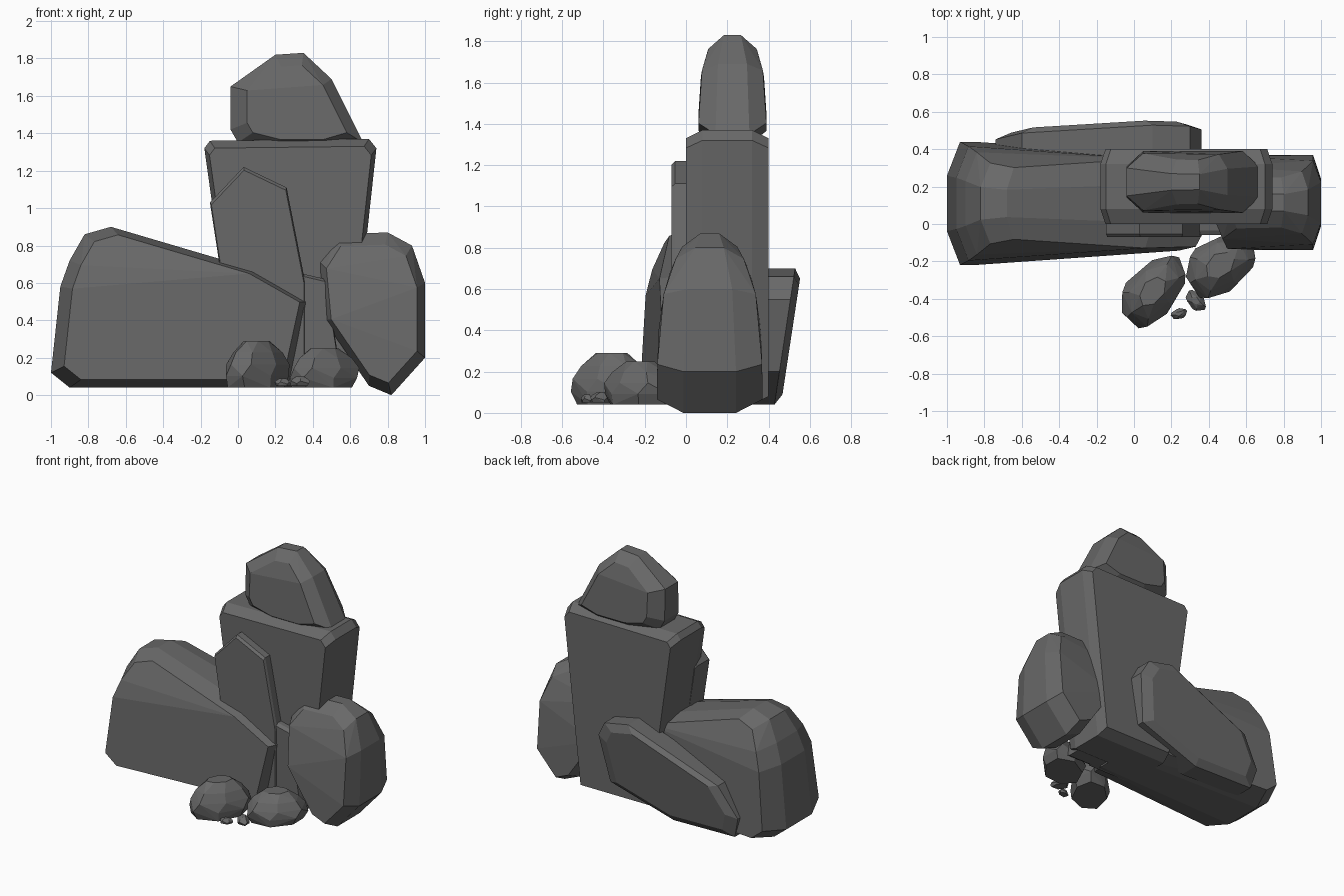
import bpy
import bmesh
import math
from mathutils import Vector, Matrix

if "Cube" in bpy.data.objects:
    bpy.data.objects.remove(bpy.data.objects["Cube"], do_unlink=True)

# One plain grey stone colour
grey = .14
stone_colour = (grey, grey, grey, 1)
stone_grey = bpy.data.materials.new("stone_grey")
stone_grey.use_nodes = True
stone_grey.diffuse_color = stone_colour
shader = stone_grey.node_tree.nodes["Principled BSDF"]
shader.inputs["Base Color"].default_value = stone_colour
shader.inputs["Roughness"].default_value = .9


# Wrap a convex, flat-faced rock around a cloud of points
def chiselled_rock(name, points):
    bm = bmesh.new()
    for point in points:
        bm.verts.new(point)
    bmesh.ops.convex_hull(bm, input=bm.verts)
    buried = [vert for vert in bm.verts if not vert.link_faces]
    bmesh.ops.delete(bm, geom=buried, context="VERTS")
    bmesh.ops.dissolve_limit(bm, angle_limit=math.radians(4),
                             verts=bm.verts, edges=bm.edges)
    bmesh.ops.recalc_face_normals(bm, faces=bm.faces)
    mesh = bpy.data.meshes.new(name)
    bm.to_mesh(mesh)
    bm.free()
    mesh.materials.append(stone_grey)
    rock = bpy.data.objects.new(name, mesh)
    bpy.context.collection.objects.link(rock)


# Give a front outline depth: inset sizes the flat faces, rim is the share
# of depth at the outline, thin_top and thin_side taper it, lean tilts it
def rock_from_outline(name, outline, front, back, inset, rim,
                      thin_top=0, thin_side=0, lean=0):
    xs = [x for x, z in outline]
    zs = [z for x, z in outline]
    left, right, low, high = min(xs), max(xs), min(zs), max(zs)
    centre = Vector((left + right, low + high)) / 2
    points = []
    for corner in outline:
        for size, share in ((1, rim), (inset, 1)):
            x, z = centre.lerp(Vector(corner), size)
            rise = (z - low) / (high - low)
            along = (x - left) / (right - left)
            half = share * (back - front) / 2
            half *= (1 - thin_top * rise ** 4) * (1 - thin_side * along ** 2)
            middle = (front + back) / 2 + lean * rise
            points.append(Vector((x, middle - half, z)))
            points.append(Vector((x, middle + half, z)))
    chiselled_rock(name, points)


# A rounded stone lying on the ground, made of stacked uneven rings
def loose_stone(name, centre, length, width, height, heading, sides):
    turn = Matrix.Rotation(math.radians(heading), 3, "Z")
    levels = 4
    points = []
    for level in range(levels + 1):
        rise = level / levels
        spread = 1 - 1.2 * (rise - .3) ** 2
        for side in range(sides):
            angle = math.tau * (side + .3 * (level // 2)) / sides
            radius = spread * (1 + .06 * math.sin(3 * side + level)) / 2
            local = Vector((math.cos(angle) * length * radius,
                            math.sin(angle) * width * radius,
                            rise * height))
            points.append(turn @ local + Vector(centre))
    chiselled_rock(name, points)


# Large leaning boulder on the right-hand side
rock_from_outline(
    "large_boulder",
    [(-1, .12), (-.9, .04), (.3, .04), (.4, .5), (.1, .67),
     (-.68, .9), (-.82, .86), (-.9, .72), (-.95, .58)],
    front=-.22, back=.44, inset=.9, rim=.45, thin_top=.5, thin_side=.3)

# Sloping slab resting against the back
rock_from_outline(
    "back_slab",
    [(.36, .55), (.3, .66), (.1, .7), (-.6, .42), (-.74, .2),
     (-.7, .05), (-.2, .04), (.3, .2)],
    front=.25, back=.46, inset=.85, rim=.7, lean=.1)

# Tall upright pillar, wider at its top
rock_from_outline(
    "pillar",
    [(-.18, 1.32), (-.15, 1.36), (.7, 1.37), (.74, 1.32),
     (.67, .86), (.6, .04), (0, .04), (-.1, .7)],
    front=0, back=.4, inset=.94, rim=.6)

# Cap rock balanced on the pillar
rock_from_outline(
    "cap_rock",
    [(-.04, 1.42), (0, 1.35), (.2, 1.3), (.5, 1.3), (.67, 1.35),
     (.5, 1.69), (.35, 1.83), (.2, 1.82), (-.04, 1.65)],
    front=.06, back=.39, inset=.75, rim=.5, thin_top=.5)

# Thin plate leaning on the front of the pillar, and its broken foot
rock_from_outline(
    "front_plate",
    [(-.15, 1.03), (.03, 1.22), (.26, 1.11), (.36, .6),
     (.36, .05), (0, .05)],
    front=-.07, back=.1, inset=.97, rim=.8)
rock_from_outline(
    "plate_foot",
    [(.3, .66), (.47, .62), (.56, .05), (.3, .05)],
    front=-.06, back=.2, inset=.95, rim=.8)

# Standing boulder on the left-hand side
rock_from_outline(
    "side_boulder",
    [(.46, .4), (.43, .72), (.52, .86), (.8, .87), (.93, .8),
     (1, .6), (1, .2), (.82, 0), (.7, .05)],
    front=-.14, back=.37, inset=.85, rim=.5, thin_top=.65)

# Loose stones and pebbles lying at the front
loose_stone("front_stone", (.1, -.36, .04), .44, .28, .25, 52, sides=7)
loose_stone("middle_stone", (.46, -.22, .04), .42, .3, .21, 38, sides=7)
loose_stone("small_pebble", (.24, -.48, .05), .09, .06, .04, 20, sides=5)
loose_stone("large_pebble", (.33, -.41, .05), .13, .09, .05, -45, sides=5)
